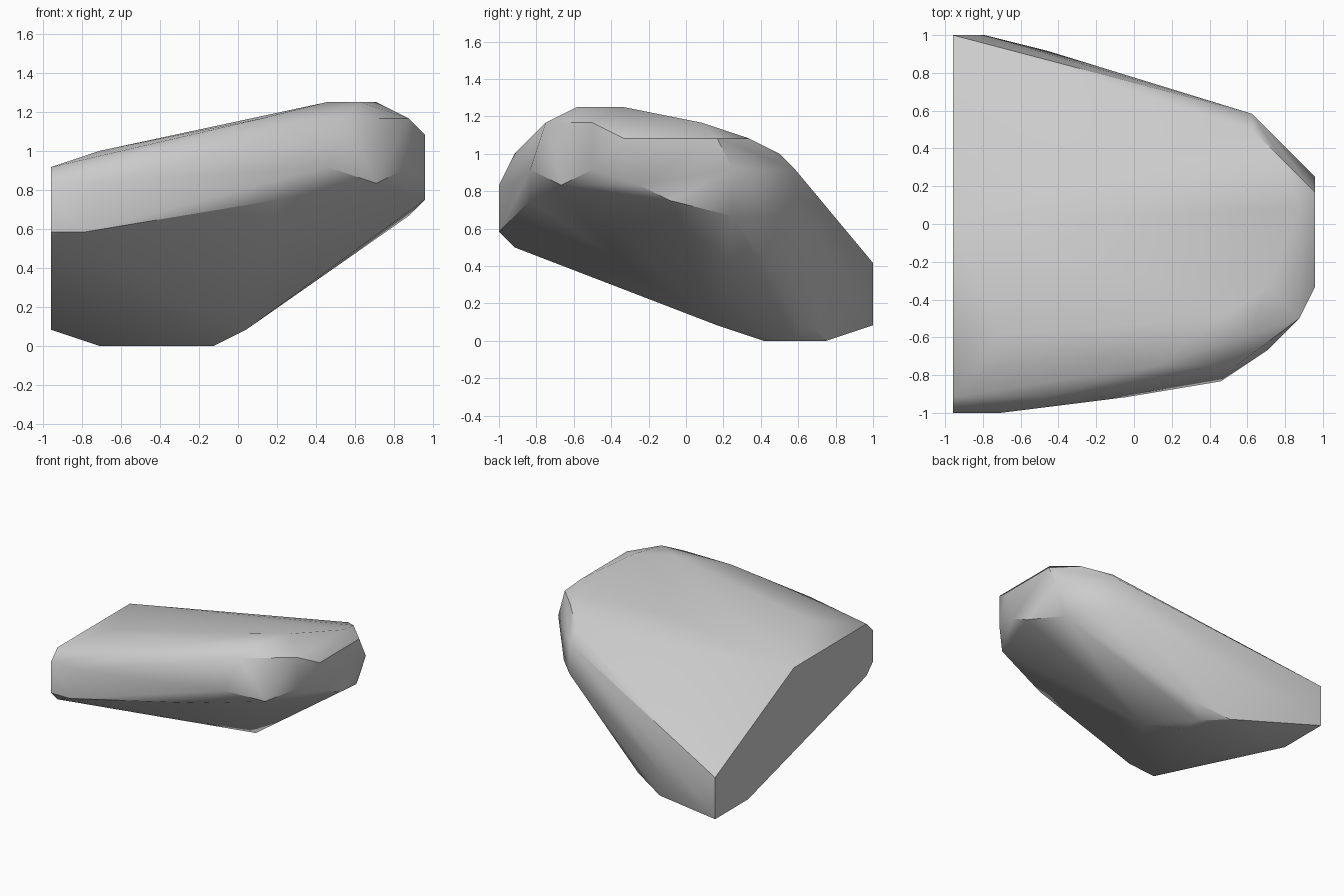
import bpy
import bmesh
import math
from mathutils import Vector

cube = bpy.data.objects.get("Cube")
if cube:
    bpy.data.objects.remove(cube, do_unlink=True)

STEP = 1 / 12  # spacing of the modelling lattice


def make_material(name, colour):
    material = bpy.data.materials.new(name)
    material.use_nodes = True
    material.diffuse_color = colour
    material.node_tree.nodes["Principled BSDF"].inputs["Base Color"].default_value = colour
    return material


def lattice_point(point):
    """Turn lattice steps into a centred position."""
    x, y, z = point
    return Vector((x * STEP - 23 / 24, y * STEP - 1, z * STEP))


# Flat cut end, an outline in y and z
cut_end = [(0, y, z) for y, z in (
    (24, 1), (24, 5), (12, 11), (1, 11), (0, 10), (0, 7), (1, 6), (19, 1))]

# Foot of the boulder
underside = [(3, 20, 0), (10, 17, 0), (10, 19, 0), (8, 21, 0), (12, 14, 1), (11, 20, 1)]

# Top edge
crown = [(3, 5, 12), (13, 3, 14), (17, 6, 15), (19, 5, 15), (20, 8, 15),
         (18, 3, 14), (22, 6, 14), (22, 13, 14), (21, 16, 13), (19, 18, 12)]

# Front side
front_face = [(2, 0, 7), (3, 0, 10), (6, 1, 12), (11, 1, 10), (14, 2, 9),
              (17, 2, 11), (20, 4, 10)]

# Rounded nose
nose = [(22, 6, 11), (23, 8, 13), (23, 14, 13), (23, 15, 11), (23, 9, 10),
        (23, 11, 9), (22, 15, 8)]

# Back side
back_face = [(2, 24, 3), (6, 23, 3), (19, 19, 8), (21, 17, 8), (19, 19, 11)]

# Wrap the edge points in one faceted skin
bm = bmesh.new()
for point in cut_end + underside + crown + front_face + nose + back_face:
    bm.verts.new(lattice_point(point))
bmesh.ops.convex_hull(bm, input=bm.verts[:])
loose = [v for v in bm.verts if not v.link_faces]
bmesh.ops.delete(bm, geom=loose, context="VERTS")
bmesh.ops.dissolve_limit(bm, angle_limit=math.radians(1),
                         verts=bm.verts[:], edges=bm.edges[:])
bmesh.ops.recalc_face_normals(bm, faces=bm.faces[:])

mesh = bpy.data.meshes.new("boulder")
bm.to_mesh(mesh)
bm.free()
mesh.materials.append(make_material("stone grey", (0.6, 0.6, 0.6, 1)))

boulder = bpy.data.objects.new("boulder", mesh)
bpy.context.collection.objects.link(boulder)
bpy.context.view_layer.objects.active = boulder
boulder.select_set(True)
bpy.ops.object.shade_smooth_by_angle(angle=math.radians(35))
